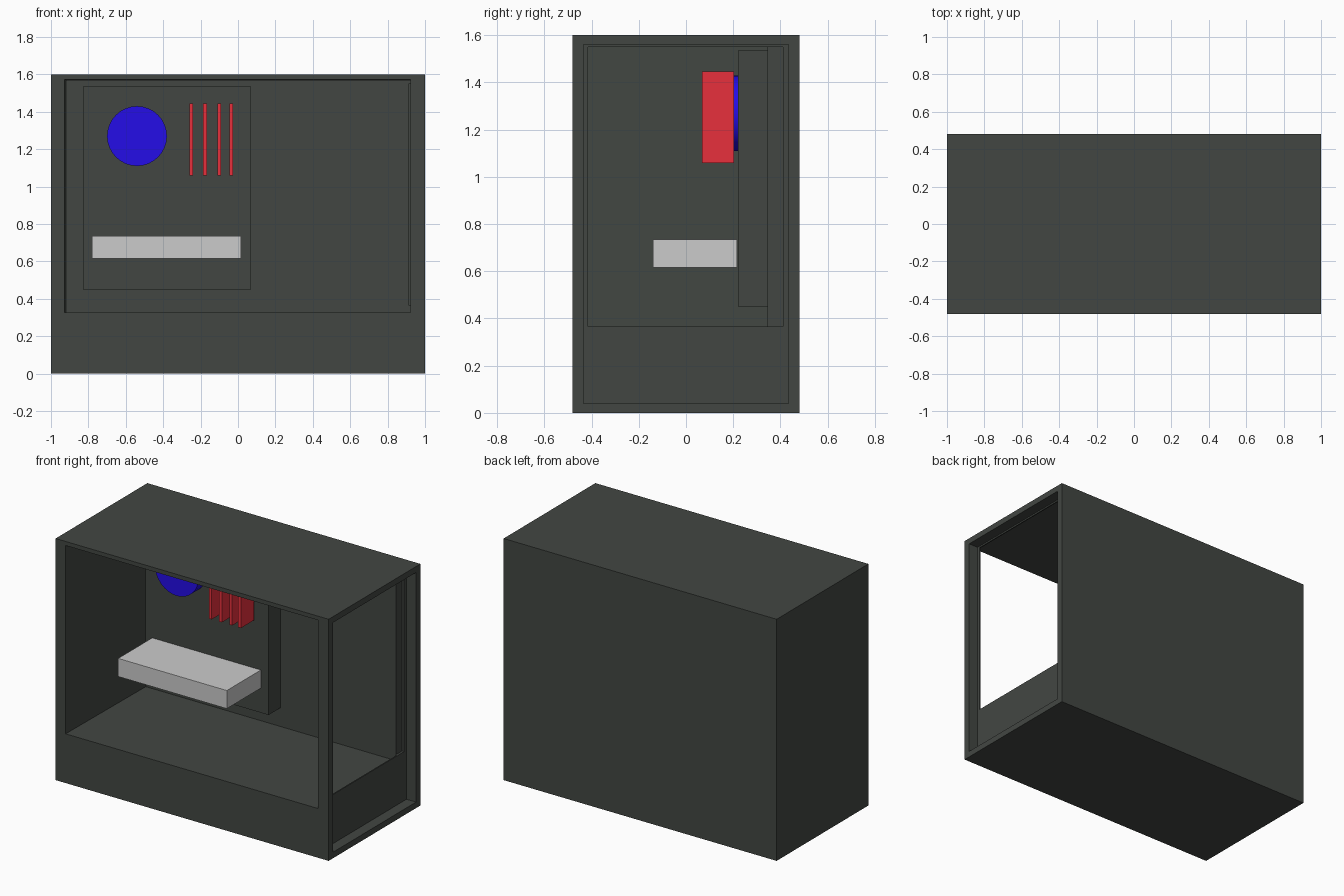
import bpy, bmesh
from math import pi

if "Cube" in bpy.data.objects:
    bpy.data.objects.remove(bpy.data.objects["Cube"])


def material(name, rgb):
    m = bpy.data.materials.new(name)
    m.diffuse_color = (*rgb, 1)
    m.use_nodes = True
    m.node_tree.nodes["Principled BSDF"].inputs["Base Color"].default_value = m.diffuse_color
    return m


DARK = material("dark_metal", (0.055, 0.062, 0.055))
BLUE = material("fan_blue", (0.018, 0.004, 0.8))
RED = material("memory_red", (0.8, 0.03, 0.045))


def box(name, x, y, z, mat=None, taper=0):
    """Box from axis ranges; taper moves the left and top sides in at the back."""
    bm = bmesh.new()
    bmesh.ops.create_cube(bm, size=1)
    for v in bm.verts:
        i, j, k = (int(c > 0) for c in v.co)
        v.co = (x[i], y[j], z[k])
        if j:
            v.co.x += taper * (1 - i)
            v.co.z -= taper * k * 0.5
    me = bpy.data.meshes.new(name)
    bm.to_mesh(me)
    bm.free()
    ob = bpy.data.objects.new(name, me)
    bpy.context.collection.objects.link(ob)
    if mat:
        me.materials.append(mat)
    return ob


def cut(target, cutter):
    mod = target.modifiers.new("cut", 'BOOLEAN')
    mod.operation = 'DIFFERENCE'
    mod.solver = 'EXACT'
    mod.object = cutter
    bpy.context.view_layer.objects.active = target
    bpy.ops.object.modifier_apply(modifier=mod.name)
    bpy.data.objects.remove(cutter)


# Case shell: front cavity, side recess, side window
case = box("case", (-1, 1), (-0.48, 0.48), (0, 1.6), DARK)
cut(case, box("cavity", (-0.927, 0.922), (-0.48 - 0.001, 0.345), (0.326, 1.573), DARK, 0.01))
cut(case, box("side_recess", (0.93, 1.1), (-0.435, 0.435), (0.04, 1.56), DARK))
cut(case, box("side_window", (0.915, 1.0), (-0.415, 0.41), (0.365, 1.55), DARK))

# Main circuit board on the back wall
box("main_board", (-0.83, 0.07), (0.22, 0.35), (0.45, 1.535), DARK)

# Processor fan
bpy.ops.mesh.primitive_cylinder_add(vertices=32, radius=0.16, depth=0.09,
                                    location=(-0.54, 0.175, 1.27), rotation=(pi / 2, 0, 0))
fan = bpy.context.object
fan.name = "processor_fan"
fan.data.materials.append(BLUE)
bpy.ops.object.shade_smooth_by_angle()

# Memory sticks
for n, x in enumerate((-0.25, -0.176, -0.1, -0.036)):
    box(f"memory_stick_{n + 1}", (x - 0.01, x + 0.01), (0.068, 0.203), (1.058, 1.445), RED)

# Graphics card
box("graphics_card", (-0.78, 0.016), (-0.14, 0.216), (0.615, 0.735))
